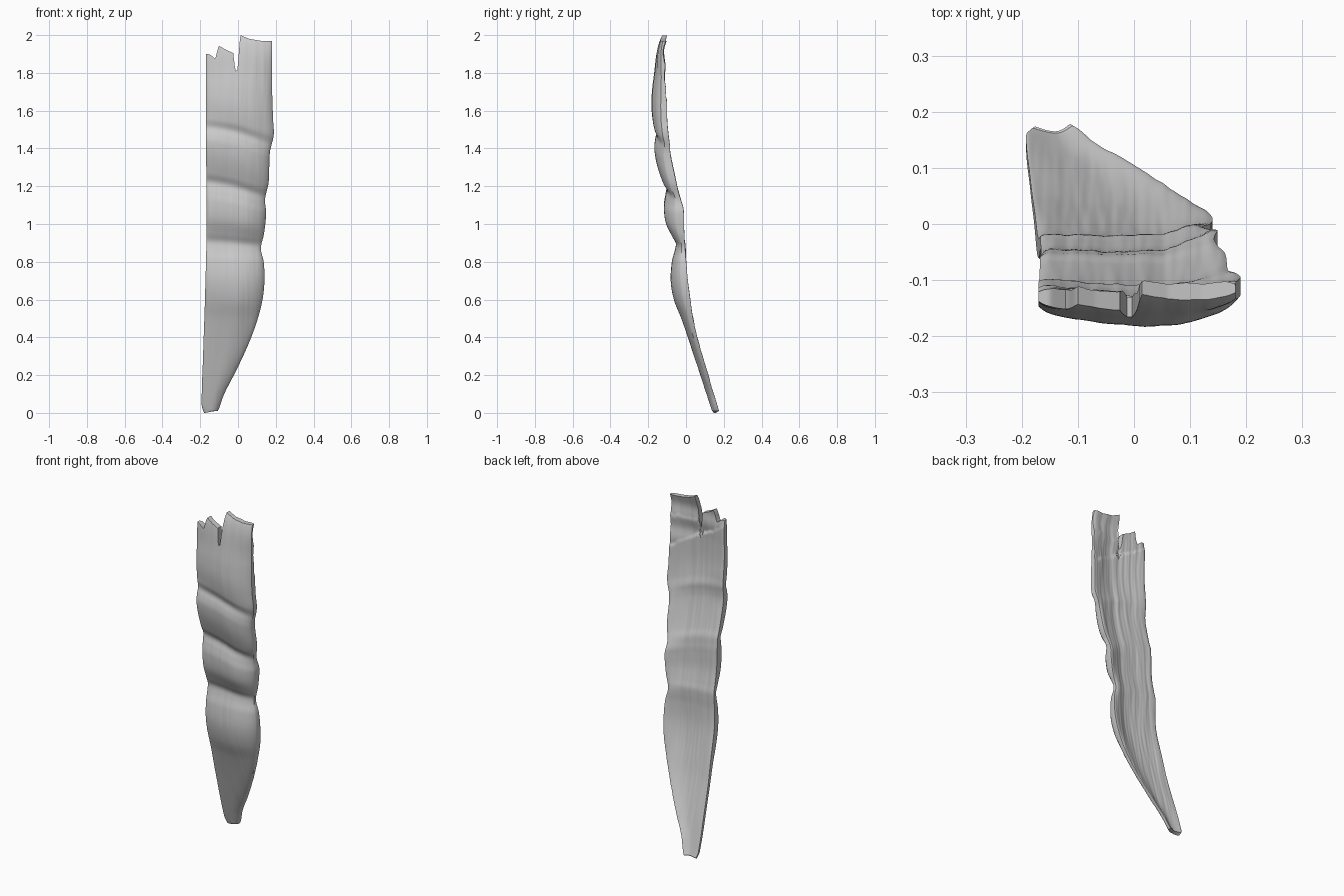
import bpy, bmesh, math
from mathutils import Vector, noise

if "Cube" in bpy.data.objects:
    bpy.data.objects.remove(bpy.data.objects["Cube"])

# Profiles read along the height: (z, value)
LEFT = [(0, -.18), (.04, -.192), (.3, -.185), (.6, -.175), (1, -.166), (1.5, -.17), (2, -.17)]
RIGHT = [(0, -.112), (.03, -.098), (.1, -.073), (.2, -.022), (.3, .027), (.4, .07), (.5, .105),
         (.6, .13), (.7, .14), (.8, .136), (.87, .121), (.95, .138), (1.06, .149), (1.13, .143),
         (1.22, .162), (1.38, .169), (1.47, .189), (1.55, .186), (1.7, .181), (2, .181)]
FRONT = [(0, .142), (.2, .075), (.4, .01), (.5, -.025), (.6, -.064), (.7, -.081), (.8, -.074),
         (.86, -.058), (.895, -.054), (.93, -.073), (1, -.107), (1.08, -.117), (1.13, -.109),
         (1.17, -.1), (1.21, -.122), (1.3, -.154), (1.38, -.167), (1.42, -.163), (1.455, -.155),
         (1.5, -.171), (1.6, -.182), (1.7, -.179), (1.8, -.168), (1.9, -.156), (1.96, -.142), (2, -.125)]
BACK = [(0, .182), (.2, .124), (.4, .066), (.5, .047), (.6, .036), (.7, .023), (.8, .013), (.89, .004),
        (1, .003), (1.1, -.001), (1.17, -.024), (1.3, -.05), (1.4, -.07), (1.5, -.082),
        (1.6, -.09), (1.8, -.095), (1.9, -.098), (2, -.09)]
# Broken top rim: (x, z)
TOP = [(-.2, 1.895), (-.172, 1.9), (-.15, 1.898), (-.12, 1.875), (-.102, 1.945), (-.07, 1.925),
       (-.025, 1.905), (-.014, 1.81), (-.003, 1.815), (.012, 2.0), (.06, 1.98), (.12, 1.97), (.2, 1.968)]


def linear(pts, t):
    for (a, va), (b, vb) in zip(pts, pts[1:]):
        if t <= b:
            return va + (vb - va) * max(0, (t - a) / (b - a))
    return pts[-1][1]


def curve(pts, t):
    """Smooth Hermite interpolation through the points."""
    n = len(pts)
    t = min(max(t, pts[0][0]), pts[-1][0])
    i = next((k for k in range(n - 1) if t <= pts[k + 1][0]), n - 2)

    def slope(k):
        a, b = pts[max(k - 1, 0)], pts[min(k + 1, n - 1)]
        return (b[1] - a[1]) / (b[0] - a[0])
    (a, va), (b, vb) = pts[i], pts[i + 1]
    h = b - a
    s = (t - a) / h
    return (va * (2*s**3 - 3*s*s + 1) + vb * (3*s*s - 2*s**3)
            + h * slope(i) * (s**3 - 2*s*s + s) + h * slope(i + 1) * (s**3 - s*s))


def step(a, b, t):
    s = min(max((t - a) / (b - a), 0), 1)
    return s * s * (3 - 2 * s)


def fibre(x, z, seed):
    """Long vertical grain."""
    return (noise.noise(Vector((x * 28, z * 2.5, seed)))
            + .5 * noise.noise(Vector((x * 70, z * 5, seed + 9))))


ROWS, COLS, BREAK = 200, 80, 1.7


def surface(i, j):
    """Front and back point of the strip at row i, column j."""
    z = 2 * i / ROWS
    u = 2 * j / COLS - 1
    lo, hi = curve(LEFT, z), curve(RIGHT, z)
    x = lo + (hi - lo) * (u + 1) / 2
    # squeeze the upper rows under the broken rim
    if z > BREAK:
        z = BREAK + (z - BREAK) / (2 - BREAK) * (linear(TOP, x) - BREAK)
    # creases run diagonally, more strongly higher up, and level out on the left
    slant = .06 * step(.7, 1.35, z) * (1 - step(1.5, 1.85, z))
    zs = z + slant * (u - .45 + .45 * max(0, -u) ** 1.5)
    f, b = curve(FRONT, zs), curve(BACK, zs)
    thick = (.58 + .2 * step(1.75, 1.95, z)) * (b - f)
    curl = b - f - thick
    # edges curl backwards, the left one only near the top and the foot
    left = .65 - .5 * step(.45, .85, z) * (1 - step(1.4, 1.6, z))
    if u > .15:
        f += curl * ((u - .15) / .85) ** 2
    else:
        f += left * curl * ((.15 - u) / 1.15) ** 1.7
    # splintered layers on the back of the top
    ragged = .015 * fibre(x, 0, 3)
    ledge = step(0, .018, z - (1.76 - .55 * x + ragged))
    ledge2 = step(0, .02, z - 1.84 - ragged) * step(-.02, .02, x)
    wave = .004 * math.sin(z * 45) * ledge
    back = (f + thick * (1 - .16 * ledge - .1 * ledge2) + wave
            + .0035 * fibre(x, z, 5) * step(0, .2, z))
    front = f + .0015 * fibre(x, z, 1)
    # rounded long edges
    e = abs(u) ** 14 * .2 * thick
    return Vector((x, front + e, z)), Vector((x, back - e, z))


# Bark strip: closed rings of front and back points, capped at both ends
bm = bmesh.new()
rings = []
for i in range(ROWS + 1):
    pairs = [surface(i, j) for j in range(COLS + 1)]
    ring = [bm.verts.new(p[0]) for p in pairs] + [bm.verts.new(p[1]) for p in reversed(pairs)]
    rings.append(ring)
N = len(rings[0])
for r0, r1 in zip(rings, rings[1:]):
    for k in range(N):
        m = (k + 1) % N
        bm.faces.new((r0[k], r0[m], r1[m], r1[k]))
for r in (rings[0], rings[-1]):
    for k in range(COLS):
        bm.faces.new((r[k], r[k + 1], r[N - 2 - k], r[N - 1 - k]))
# slightly uneven foot, raised towards the right and the back
for k, v in enumerate(rings[0]):
    v.co.z = .009 * step(-.18, -.12, v.co.x) if k <= COLS else .009
bmesh.ops.recalc_face_normals(bm, faces=bm.faces)
mesh = bpy.data.meshes.new("bark_strip")
bm.to_mesh(mesh)
bm.free()
strip = bpy.data.objects.new("bark_strip", mesh)
bpy.context.collection.objects.link(strip)
bpy.context.view_layer.objects.active = strip
strip.select_set(True)
bpy.ops.object.shade_smooth_by_angle(angle=math.radians(40))
